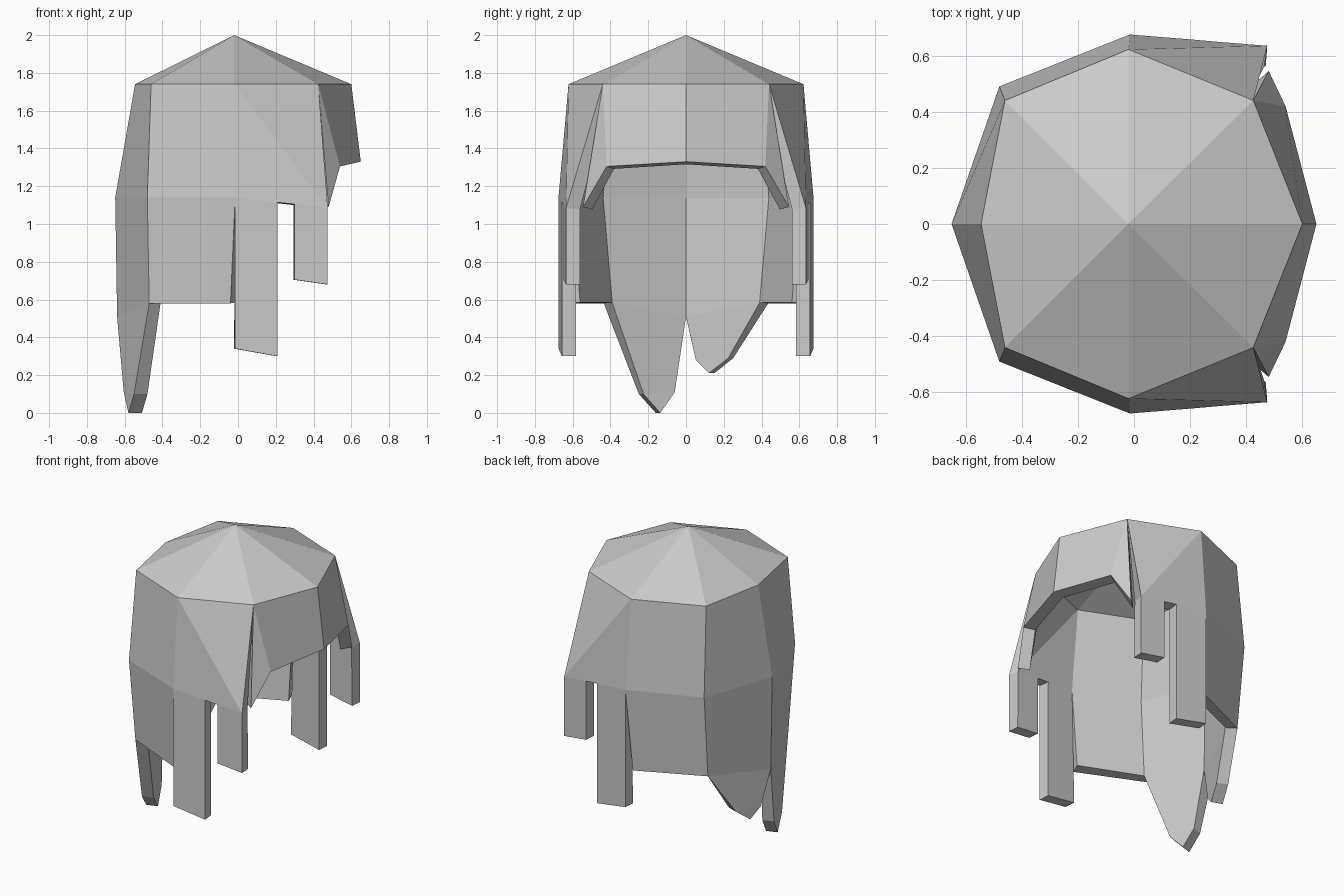
import bpy
import bmesh

if "Cube" in bpy.data.objects:
    bpy.data.objects.remove(bpy.data.objects["Cube"])

bm = bmesh.new()
shared = {}


def vert(p):
    # Reuse vertices so neighbouring panels join up
    key = tuple(round(c, 4) for c in p)
    if key not in shared:
        shared[key] = bm.verts.new(key)
    return shared[key]


def panel(side, *points):
    pts = [(x, side * y, z) for x, y, z in points]
    if side < 0:
        pts.reverse()
    bm.faces.new([vert(p) for p in pts])


def build_side(side, lock):
    # Crown: apex and half of the octagonal ring, front to back
    apex = (-0.02, 0, 2)
    ring = [(0.60, 0, 1.74), (0.425, 0.44, 1.74), (-0.02, 0.622, 1.74),
            (-0.46, 0.44, 1.74), (-0.545, 0, 1.74)]
    for a, b in zip(ring, ring[1:]):
        panel(side, apex, a, b)

    # Fringe with a pointed outer corner
    f0, f1, f2 = (0.65, 0, 1.33), (0.54, 0.42, 1.305), (0.48, 0.545, 1.09)
    panel(side, ring[0], f0, f1, ring[1])
    panel(side, ring[1], f1, f2)

    # Side panel and its two hanging strands
    low = [(-0.015, 0.675, 1.14), (0.21, 0.657, 1.115),
           (0.30, 0.649, 1.105), (0.475, 0.635, 1.085)]
    panel(side, ring[1], low[3], ring[2])
    panel(side, ring[2], *reversed(low))
    for a, b, za, zb in ((low[0], low[1], 0.34, 0.30), (low[2], low[3], 0.705, 0.68)):
        panel(side, a, b, (b[0], b[1], zb), (a[0], a[1], za))

    # Rear side panel and back panel
    k1, k0 = (-0.48, 0.49, 1.14), (-0.65, 0, 1.14)
    l1, l0 = (-0.47, 0.435, 0.58), (-0.64, 0, 0.51)
    panel(side, ring[2], low[0], k1, ring[3])
    panel(side, low[0], (-0.04, 0.63, 0.58), l1, k1)
    panel(side, ring[3], k1, k0, ring[4])
    panel(side, k1, l1, l0, k0)

    # Pointed lock at the nape
    m1, tip, m0 = lock
    panel(side, l1, m1, m0, l0)
    panel(side, m1, tip, m0)


build_side(-1, [(-0.55, 0.25, 0.10), (-0.58, 0.16, 0.0), (-0.605, 0.085, 0.11)])
build_side(1, [(-0.55, 0.25, 0.29), (-0.59, 0.15, 0.21), (-0.62, 0.08, 0.28)])

bmesh.ops.recalc_face_normals(bm, faces=bm.faces)
# Make sure the crown faces outward
bm.faces.ensure_lookup_table()
if bm.faces[0].normal.z < 0:
    bmesh.ops.reverse_faces(bm, faces=bm.faces)

mesh = bpy.data.meshes.new("hair")
bm.to_mesh(mesh)
bm.free()
hair = bpy.data.objects.new("hair", mesh)
bpy.context.collection.objects.link(hair)

# Thickness grows inward from the outer shell
solid = hair.modifiers.new("thickness", 'SOLIDIFY')
solid.thickness = 0.075
solid.offset = -1
solid.use_even_offset = False
